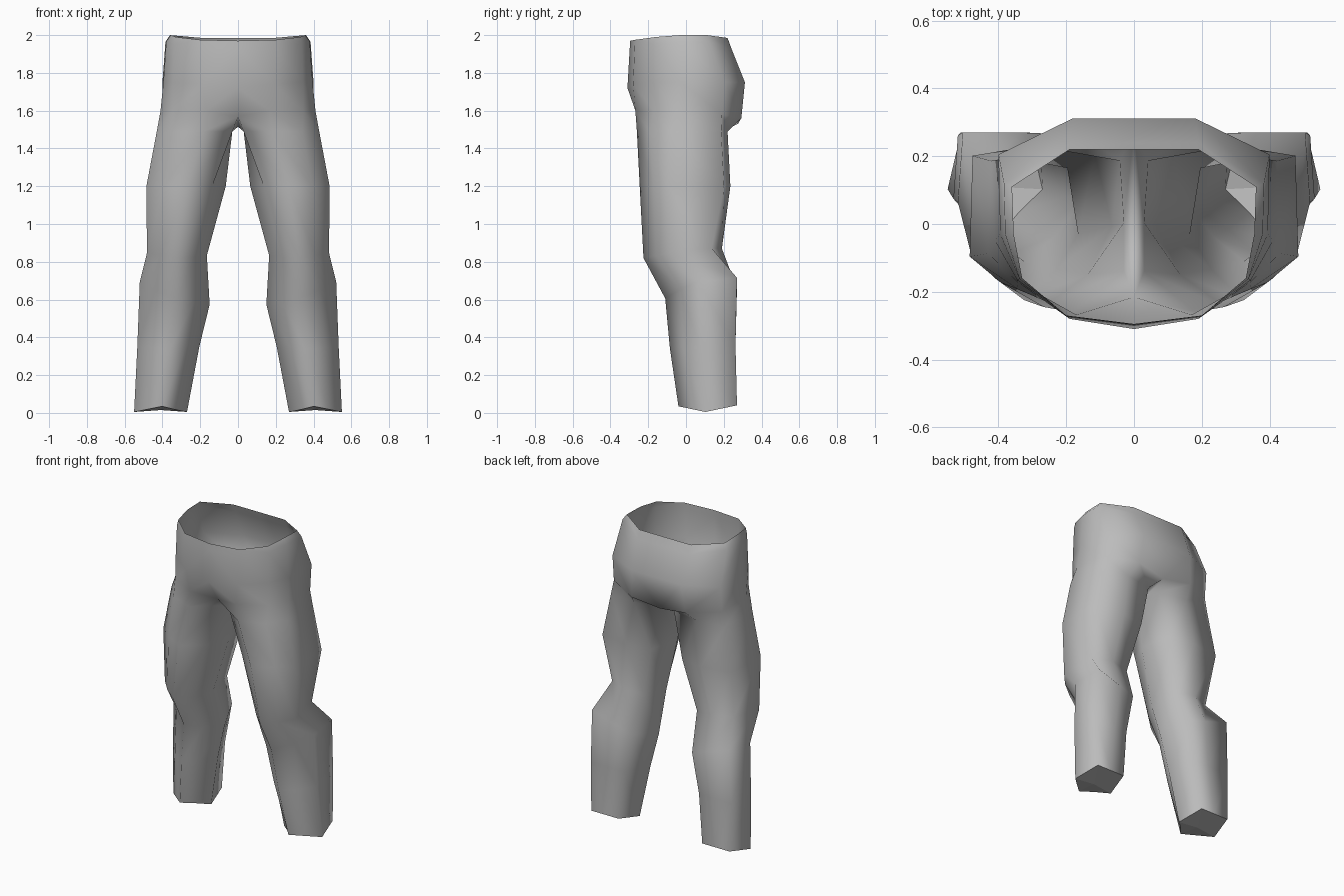
import bpy
import bmesh

cube = bpy.data.objects.get("Cube")
if cube:
    bpy.data.objects.remove(cube, do_unlink=True)

cloth = bpy.data.materials.new("grey cloth")
cloth.use_nodes = True
grey = (0.5, 0.5, 0.5, 1)
cloth.diffuse_color = grey
cloth.node_tree.nodes["Principled BSDF"].inputs["Base Color"].default_value = grey

# Half rings of the hips, from centre front round the side to centre back
WAIST = [(0, -.295, 1.97), (.2, -.27, 1.975), (.33, -.16, 1.99), (.355, -.03, 2),
         (.36, .11, 2), (.19, .22, 1.985), (0, .22, 1.985)]
BAND = [(0, -.298, 1.93), (.2, -.272, 1.93), (.338, -.162, 1.95), (.38, -.03, 1.965),
        (.384, .12, 1.965), (.19, .24, 1.93), (0, .24, 1.93)]
HIPS = [(0, -.31, 1.72), (.19, -.28, 1.74), (.345, -.165, 1.75), (.395, -.03, 1.75),
        (.4, .205, 1.75), (.18, .312, 1.75), (0, .312, 1.75)]
SEAT = [(0, -.215, 1.57), (.17, -.268, 1.6), (.345, -.17, 1.6), (.41, -.05, 1.6),
        (.4, .19, 1.58), (.2, .293, 1.56), (0, .275, 1.53)]
CROTCH = (0, .02, 1.515)

# Unit cross-sections: u runs from inner to outer side, v from front to back
GROIN = [(0, .25), (.38, 0), (.78, .14), (1, .36), (.98, .93), (.5, 1), (.03, .93), (0, .55)]
THIGH = [(.17, .2), (.48, 0), (.78, .15), (1, .31), (.98, .93), (.5, 1), (.12, .94), (0, .5)]
KNEE = [(.2, .22), (.5, 0), (.78, .16), (1, .34), (.9, .87), (.5, 1), (.1, .94), (0, .47)]
CALF = [(.22, .2), (.47, 0), (.77, .21), (1, .46), (.96, 1), (.5, 1), (.22, .99), (0, .48)]
HEM = [(.25, .24), (.47, 0), (.75, .24), (1, .46), (.86, 1), (.5, 1), (.14, 1), (0, .46)]


def leg_ring(section, front_z, back_z, inner, outer, front, back, dip=0):
    """Stretch a unit section over a leg; dip lowers its inner side."""
    return [(inner + (outer - inner) * u, front + (back - front) * v,
             front_z + (back_z - front_z) * v - dip * (1 - u)) for u, v in section]


legs = [
    leg_ring(GROIN, 1.49, 1.49, .03, .43, -.26, .22),
    leg_ring(THIGH, 1.2, 1.2, .065, .485, -.245, .235),
    leg_ring(KNEE, .83, .88, .165, .482, -.225, .19, .02),
    leg_ring(CALF, .67, .72, .15, .52, -.11, .27, .12),
    leg_ring(CALF, .34, .36, .205, .533, -.085, .262),
    [(x, y, .005 + .065 * abs(v - .46)) for (x, y, z), (u, v) in
     zip(leg_ring(HEM, 0, 0, .27, .55, -.04, .27), HEM)],
]

bm = bmesh.new()


def add_ring(points):
    return [bm.verts.new(p) for p in points]


def bridge(upper, lower, closed):
    count = len(upper)
    for i in range(count if closed else count - 1):
        j = (i + 1) % count
        bm.faces.new((upper[i], lower[i], lower[j], upper[j])).smooth = True


# Hips, open at the waist
rings = [add_ring(points) for points in (WAIST, BAND, HIPS, SEAT)]
for above, below in zip(rings, rings[1:]):
    bridge(above, below, False)

# Leg, joined to the seat and the crotch
upper = rings[-1] + add_ring([CROTCH])
for points in legs:
    lower = add_ring(points)
    bridge(upper, lower, True)
    upper = lower

# Hem closed by a fan of flat faces
hem_x = sum(v.co.x for v in upper) / len(upper)
middle = bm.verts.new((hem_x, .11, .015))
for i, vert in enumerate(upper):
    bm.faces.new((vert, middle, upper[(i + 1) % len(upper)]))

mesh = bpy.data.meshes.new("trousers")
bm.to_mesh(mesh)
bm.free()
mesh.materials.append(cloth)
trousers = bpy.data.objects.new("trousers", mesh)
bpy.context.collection.objects.link(trousers)

# Right half
mirror = trousers.modifiers.new("mirror", "MIRROR")
mirror.use_clip = True
mirror.merge_threshold = .001
